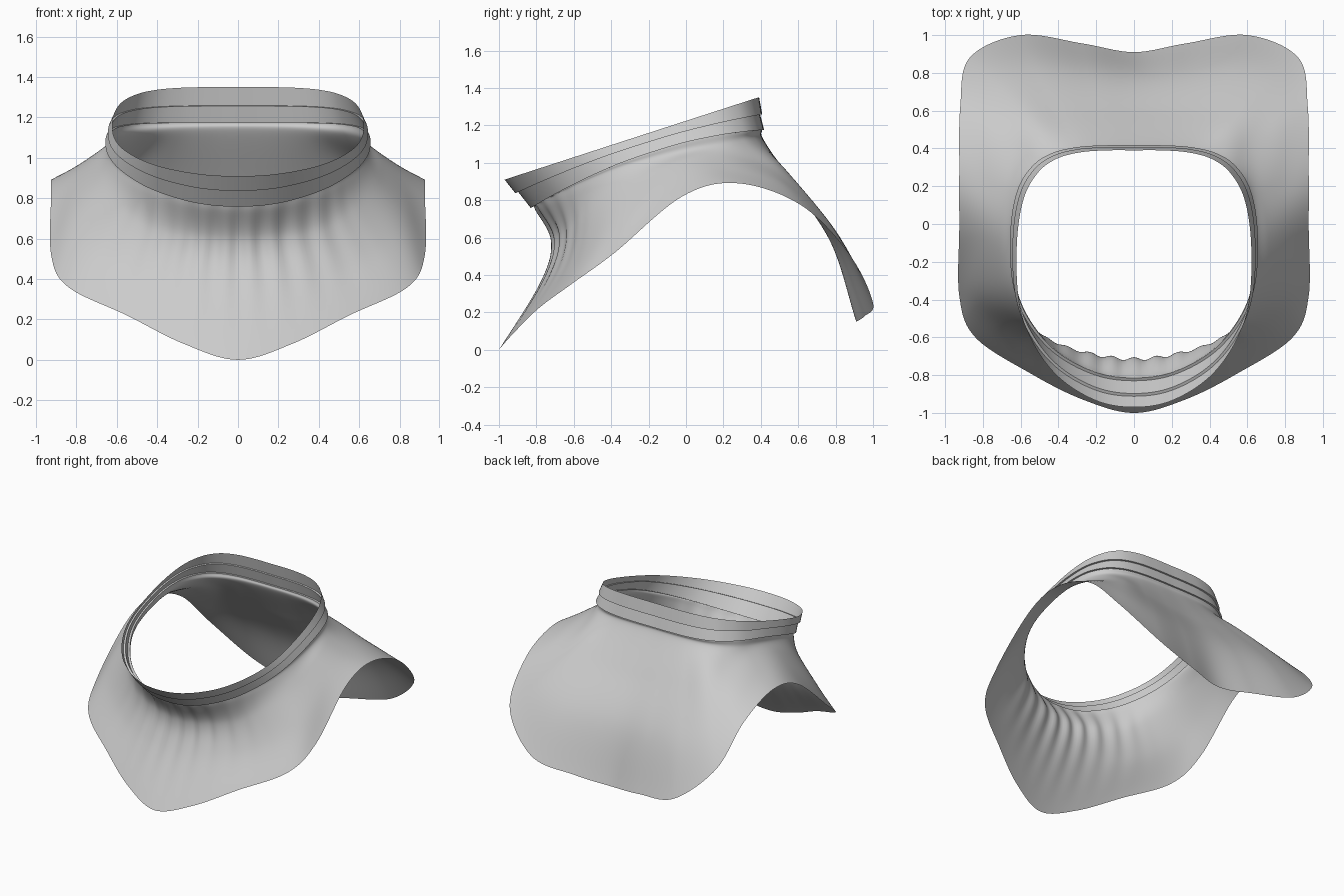
import bpy, math
from mathutils import Vector

if "Cube" in bpy.data.objects:
    bpy.data.objects.remove(bpy.data.objects["Cube"], do_unlink=True)

STEPS = 12      # columns between two stations of a ring
ROWS = 10       # rows between two rings of the cape


def make_material(name, color):
    mat = bpy.data.materials.new(name)
    mat.use_nodes = True
    mat.diffuse_color = color
    mat.node_tree.nodes["Principled BSDF"].inputs["Base Color"].default_value = color
    return mat


def spline(a, b, c, d, t):
    """Smooth curve from b to c."""
    return b + 0.5 * t * (c - a + t * (2 * a - 5 * b + 4 * c - d + t * (3 * (b - c) + d - a)))


def closed_ring(half):
    """Mirror half an outline, front to back, and smooth it into a loop."""
    half = [Vector(p) for p in half]
    pts = half + [Vector((-p.x, p.y, p.z)) for p in half[-2:0:-1]]
    n = len(pts)
    return [spline(pts[i - 1], pts[i], pts[(i + 1) % n], pts[(i + 2) % n], s / STEPS)
            for i in range(n) for s in range(STEPS)]


def loft(name, rings, mat):
    """Skin a stack of equal loops as an open sheet."""
    n = len(rings[0])
    faces = [(r * n + j, (r + 1) * n + j, (r + 1) * n + (j + 1) % n, r * n + (j + 1) % n)
             for r in range(len(rings) - 1) for j in range(n)]
    mesh = bpy.data.meshes.new(name)
    mesh.from_pydata([p for ring in rings for p in ring], [], faces)
    mesh.materials.append(mat)
    obj = bpy.data.objects.new(name, mesh)
    bpy.context.collection.objects.link(obj)
    bpy.ops.object.select_all(action="DESELECT")
    obj.select_set(True)
    bpy.context.view_layer.objects.active = obj
    bpy.ops.object.shade_smooth_by_angle(angle=math.radians(30))
    return obj


fabric = make_material("light grey fabric", (0.6, 0.6, 0.6, 1))

# Collar opening: pointed towards the front, squarish at the back
opening = [(0, -.97), (.2, -.935), (.4, -.81), (.54, -.62), (.61, -.4), (.62, -.1),
           (.585, .13), (.51, .27), (.41, .345), (.28, .38), (.13, .39), (0, .39)]
front, back = opening[0][1], opening[-1][1]


def collar_ring(width, y_front, y_back, height):
    """Opening outline widened, refitted in depth and laid on a height curve."""
    half = []
    for x, y in opening:
        t = (y - front) / (back - front)
        fitted = y_front + t * (y_back - y_front)
        half.append((x * width, fitted, height(fitted)))
    return half


def rim_height(y):
    return 1.224 + .324 * y


def seam_height(y):
    return 1.169 + .265 * y - .109 * y * y


def base_height(y):
    return 1.11 + .247 * y - .213 * y * y


rim = collar_ring(1, front, back, rim_height)
seam_out = collar_ring(1.035, -.912, .407, seam_height)
seam_in = collar_ring(1.015, -.897, .396, seam_height)
base_out = collar_ring(1.055, -.83, .417, base_height)
base_in = collar_ring(1.035, -.815, .405, base_height)

loft("collar_upper_band", [closed_ring(r) for r in (rim, seam_out, seam_in)], fabric)
loft("collar_lower_band", [closed_ring(r) for r in (seam_in, base_out, base_in)], fabric)

# Cape outlines from the neck down to the hem, each listed front to back
neck_top = [(x * 1.01, y + .012, z - .045 - .03 * y) for x, y, z in base_in]
shoulder = [(0, -.715, .58), (.21, -.69, .6), (.43, -.62, .65), (.6, -.5, .76),
            (.7, -.32, .87), (.71, -.05, 1), (.67, .18, 1.04), (.61, .39, 1.01),
            (.53, .52, .97), (.38, .57, .91), (.18, .58, .88), (0, .58, .87)]
drape = [(0, -.77, .37), (.24, -.74, .4), (.49, -.66, .45), (.72, -.52, .57),
         (.83, -.34, .7), (.81, -.03, .92), (.79, .23, .96), (.77, .51, .89),
         (.72, .73, .72), (.52, .82, .6), (.24, .8, .57), (0, .78, .56)]
hem = [(0, -1, 0), (.27, -.93, .08), (.55, -.79, .22), (.84, -.6, .36),
       (.925, -.38, .52), (.925, -.02, .82), (.925, .28, .89), (.92, .62, .77),
       (.87, .88, .5), (.6, 1, .25), (.27, .955, .18), (0, .91, .15)]

guides = [closed_ring(r) for r in (base_in, neck_top, shoulder, drape, hem)]
columns = len(guides[0])
last = len(guides) - 1
rows = []
for r in range(last * ROWS + 1):
    k = min(r // ROWS, last - 1)
    t = r / ROWS - k
    down = r / (last * ROWS)
    ring = []
    for j in range(columns):
        b, c = guides[k][j], guides[k + 1][j]
        a = guides[k - 1][j] if k else 2 * b - c
        d = guides[k + 2][j] if k + 2 <= last else 2 * c - b
        p = spline(a, b, c, d, t)
        # Soft vertical folds on the chest, fading to the sides, neck and hem
        station = min(j, columns - j) / STEPS
        fade = max(0, 1 - (station / 2.8) ** 2) * math.sin(math.pi * down) ** 2
        p.y += .009 * fade * math.cos(math.tau * station / .55)
        ring.append(p)
    rows.append(ring)
loft("draped_cape", rows, fabric)
